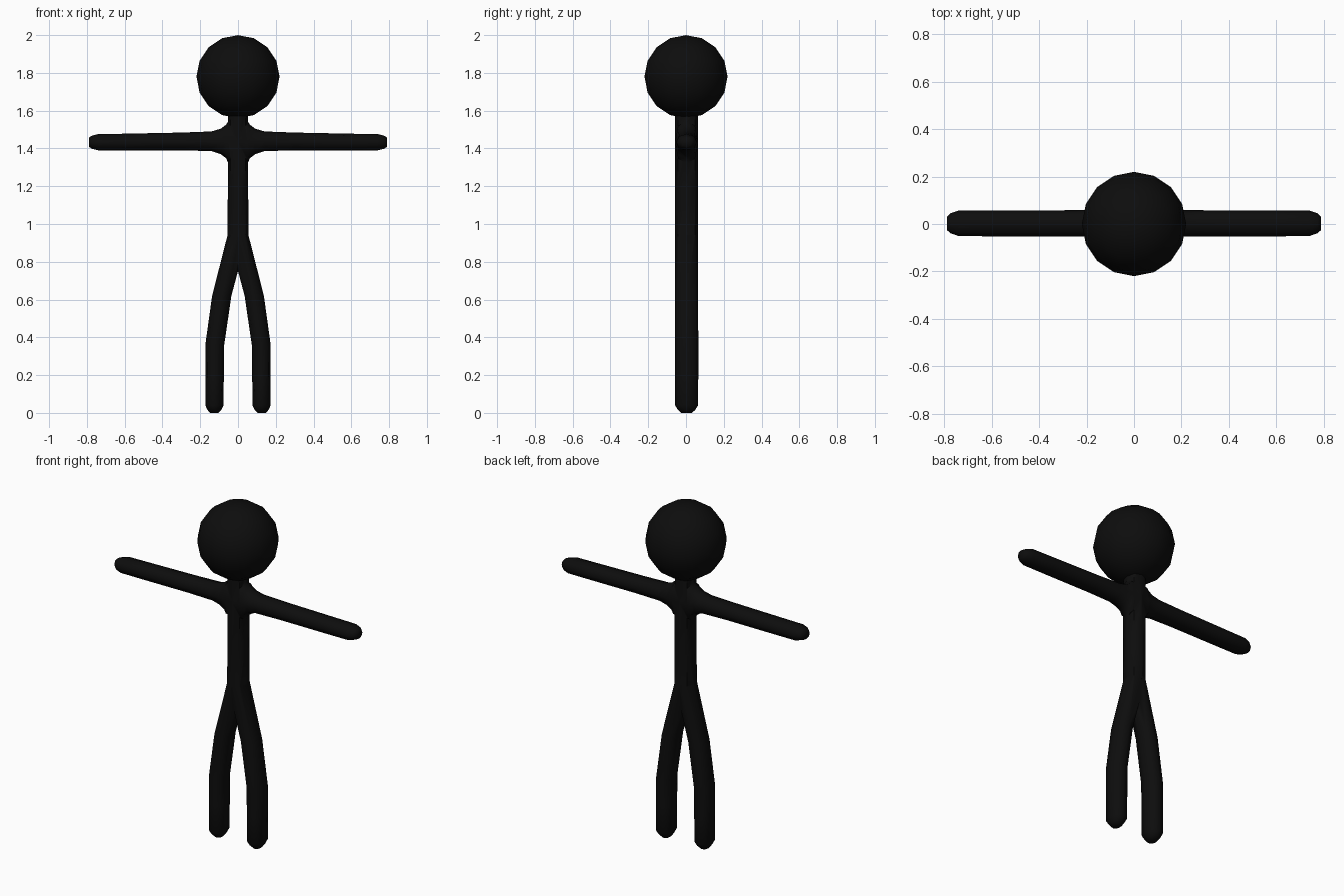
import bpy, bmesh, math
from mathutils import Vector

if "Cube" in bpy.data.objects:
    bpy.data.objects.remove(bpy.data.objects["Cube"])

black = bpy.data.materials.new("matte_black")
black.diffuse_color = (0.004, 0.004, 0.004, 1)
black.use_nodes = True
black.node_tree.nodes["Principled BSDF"].inputs["Base Color"].default_value = black.diffuse_color

# Soft eight-sided cross-section: full reach on the axes, pulled-in corners
RING = [(1, 0), (.74, .74), (0, 1), (-.74, .74), (-1, 0), (-.74, -.74), (0, -1), (.74, -.74)]


def finish(ob):
    ob.data.materials.clear()
    ob.data.materials.append(black)
    bpy.ops.object.select_all(action='DESELECT')
    bpy.context.view_layer.objects.active = ob
    ob.select_set(True)
    bpy.ops.object.shade_smooth_by_angle(angle=math.radians(60))


def loft(name, stations, axis):
    """Tube through (position, centre, half width, half depth) along x or z."""
    bm = bmesh.new()
    rings = []
    for pos, centre, half, depth in stations:
        ring = []
        for u, v in RING:
            w, y = centre + u * half, .003 + v * depth
            ring.append(bm.verts.new((w, y, pos) if axis == 'z' else (pos, y, w)))
        rings.append(ring)
    for a, b in zip(rings, rings[1:]):
        for i in range(8):
            j = (i + 1) % 8
            bm.faces.new((a[i], a[j], b[j], b[i]))
    bm.faces.new(rings[0])
    bm.faces.new(rings[-1])
    bmesh.ops.recalc_face_normals(bm, faces=bm.faces)
    mesh = bpy.data.meshes.new(name)
    bm.to_mesh(mesh)
    bm.free()
    ob = bpy.data.objects.new(name, mesh)
    bpy.context.collection.objects.link(ob)
    return ob


# Torso and neck
body = loft("body", [(.93, 0, .055, .0615), (1.2, 0, .054, .0615),
                     (1.45, 0, .054, .0615), (1.60, 0, .052, .0615)], 'z')

# Arms in one span, flaring where they meet the torso
arm = [(.05, 1.433, .115, .061), (.062, 1.437, .09, .060), (.09, 1.437, .068, .058),
       (.14, 1.438, .052, .056), (.3, 1.437, .047, .055), (.6, 1.434, .044, .055),
       (.74, 1.433, .043, .054), (.775, 1.433, .034, .042), (.79, 1.433, .024, .028)]
span = [(-p, c, h, d) for p, c, h, d in reversed(arm)] + arm
parts = [loft("arms", span, 'x')]

# Legs spreading from the hips, then straight down to rounded feet
for side in (-1, 1):
    leg = [(0, .125, .022, .028), (.015, .125, .036, .045), (.04, .125, .048, .061),
           (.2, .124, .049, .062), (.36, .123, .050, .062), (.62, .086, .051, .0615),
           (.95, 0, .053, .0615)]
    parts.append(loft("leg", [(z, side * c, h, d) for z, c, h, d in leg], 'z'))

# Merge limbs into one continuous skin
for part in parts:
    bpy.context.view_layer.objects.active = body
    mod = body.modifiers.new("union", 'BOOLEAN')
    mod.operation, mod.solver, mod.object = 'UNION', 'EXACT', part
    bpy.ops.object.modifier_apply(modifier=mod.name)
    bpy.data.objects.remove(part)
finish(body)

# Head
bpy.ops.mesh.primitive_uv_sphere_add(segments=16, ring_count=8, radius=.22, location=(0, 0, 1.78))
head = bpy.context.object
head.name = "head"
finish(head)
